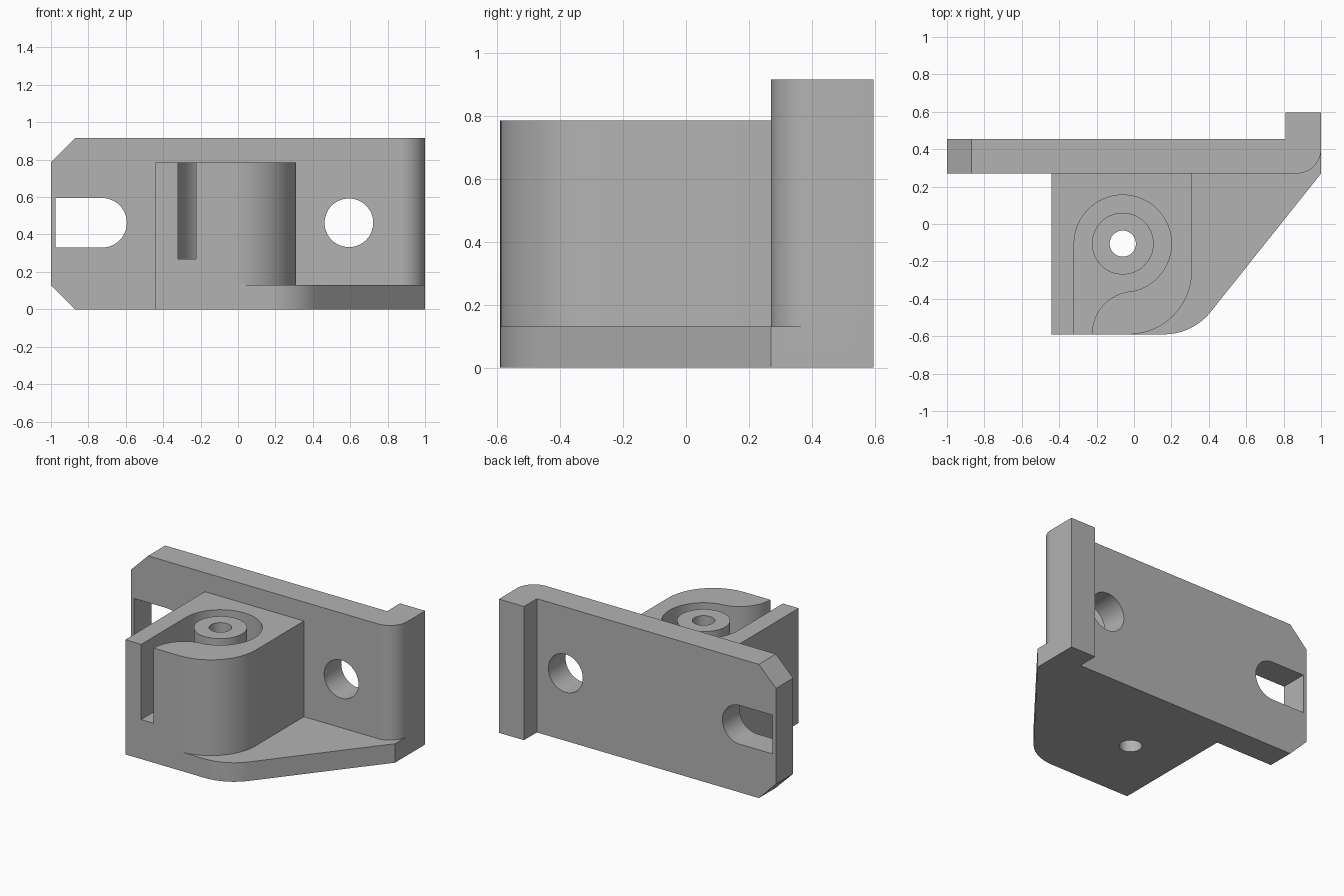
import bpy, bmesh
from math import cos, sin, radians
from mathutils import Matrix

cube = bpy.data.objects.get("Cube")
if cube:
    bpy.data.objects.remove(cube, do_unlink=True)

grey = bpy.data.materials.new("plain grey")
grey.use_nodes = True
COLOUR = (0.45, 0.45, 0.45, 1)
grey.diffuse_color = COLOUR
grey.node_tree.nodes["Principled BSDF"].inputs["Base Color"].default_value = COLOUR


def arc(cx, cy, r, start, end, steps=24):
    angles = [radians(start + (end - start) * i / steps) for i in range(steps + 1)]
    return [(cx + r * cos(a), cy + r * sin(a)) for a in angles]


def circle(cx, cy, r):
    return arc(cx, cy, r, 0, 360, 64)[:-1]


def prism(name, outline, low, high, along_y=False):
    """Extrude an outline in z, or an x-z outline in y."""
    bm = bmesh.new()
    face = bm.faces.new([bm.verts.new((u, v, low)) for u, v in outline])
    top = bmesh.ops.extrude_face_region(bm, geom=[face])["geom"]
    bmesh.ops.translate(bm, vec=(0, 0, high - low),
                        verts=[g for g in top if isinstance(g, bmesh.types.BMVert)])
    if along_y:
        swap = Matrix(((1, 0, 0, 0), (0, 0, 1, 0), (0, 1, 0, 0), (0, 0, 0, 1)))
        bmesh.ops.transform(bm, matrix=swap, verts=bm.verts)
    bmesh.ops.recalc_face_normals(bm, faces=bm.faces)
    mesh = bpy.data.meshes.new(name)
    bm.to_mesh(mesh)
    bm.free()
    mesh.materials.append(grey)
    obj = bpy.data.objects.new(name, mesh)
    bpy.context.collection.objects.link(obj)
    return obj


def combine(target, tool, operation):
    """Apply a boolean and remove the helper part."""
    mod = target.modifiers.new(tool.name, "BOOLEAN")
    mod.object, mod.operation, mod.solver = tool, operation, "EXACT"
    bpy.context.view_layer.objects.active = target
    bpy.ops.object.modifier_apply(modifier=mod.name)
    bpy.data.objects.remove(tool, do_unlink=True)


FRONT, WALL, BACK = -0.59, 0.27, 0.455
HEIGHT, BLOCK_TOP, BASE_TOP = 0.915, 0.785, 0.13
PIN = (-0.06, -0.105)

# Upright mounting plate with rounded corner and rear lip
bracket = prism("mounting_bracket",
                [(-1, WALL)] + arc(0.87, 0.40, 0.13, -90, 0)
                + [(1, 0.595), (0.81, 0.595), (0.81, BACK), (-1, BACK)], 0, HEIGHT)

# Chamfered end corners
for edge, step in ((0, 1), (HEIGHT, -1)):
    corner = [(-1.13, edge - 0.13 * step), (-0.74, edge - 0.13 * step),
              (-1.13, edge + 0.26 * step)]
    combine(bracket, prism("corner_cutter", corner, 0, 0.7, True), "DIFFERENCE")

# Round hole and slot through the plate
slot = [(-0.975, 0.33)] + arc(-0.727, 0.4625, 0.1325, -90, 90) + [(-0.975, 0.595)]
for outline in (circle(0.593, 0.4625, 0.13), slot):
    combine(bracket, prism("plate_cutter", outline, 0, 0.7, True), "DIFFERENCE")

# Base flange with its slanted side
base = ([(-0.44, 0.36), (-0.44, FRONT)] + arc(0.16, -0.27, 0.32, -90, -38.6)
        + [(1, WALL), (1, 0.40), (0.9, 0.42)])
combine(bracket, prism("base_flange", base, 0, BASE_TOP), "UNION")

# Housing block with rounded front corner
block = ([(-0.44, 0.36), (-0.44, FRONT)] + arc(-0.03, -0.25, 0.34, -90, 0)
         + [(0.31, 0.36)])
combine(bracket, prism("housing_block", block, 0, BLOCK_TOP), "UNION")

# Curved pocket opening to the front
pocket = ([(-0.32, FRONT - 0.1), (-0.225, FRONT - 0.1)]
          + arc(0.0065, FRONT, 0.2315, 180, 97.8)
          + arc(*PIN, 0.26, -82.2, 180, 56)[1:])
combine(bracket, prism("pocket_cutter", pocket, 0.27, 1), "DIFFERENCE")

# Central boss and its bore
combine(bracket, prism("pin_boss", circle(*PIN, 0.165), 0.2, BLOCK_TOP), "UNION")
combine(bracket, prism("bore_cutter", circle(*PIN, 0.07), -0.1, 1), "DIFFERENCE")

# Single material and crisp-edged smooth shading
bracket.data.materials.clear()
bracket.data.materials.append(grey)
bpy.ops.object.select_all(action="DESELECT")
bracket.select_set(True)
bpy.context.view_layer.objects.active = bracket
bpy.ops.object.shade_smooth_by_angle(angle=radians(30))
